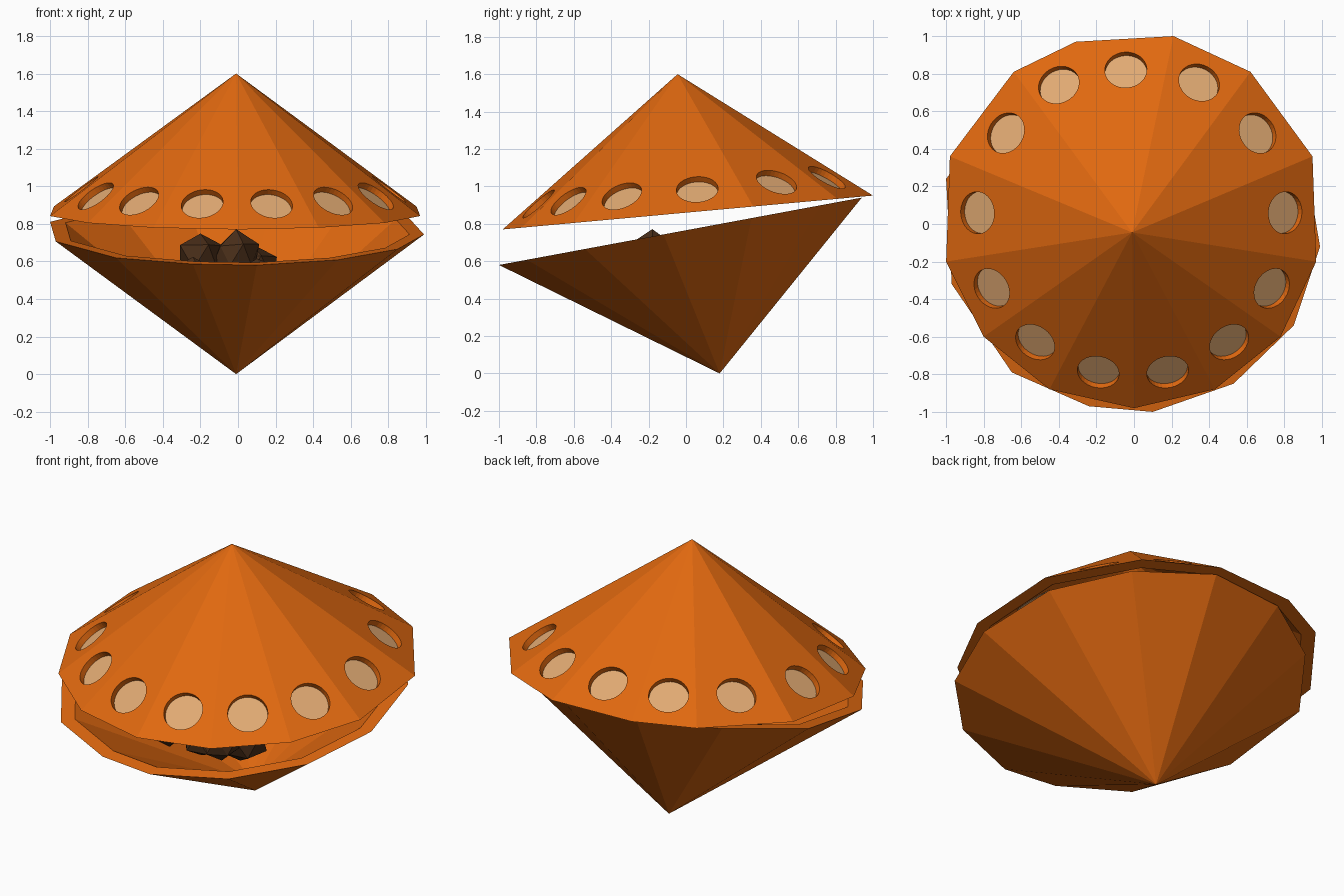
import bpy, bmesh, random
from mathutils import Vector, Matrix

if "Cube" in bpy.data.objects:
    bpy.data.objects.remove(bpy.data.objects["Cube"])

random.seed(4)


def material(name, rgb):
    m = bpy.data.materials.new(name)
    m.diffuse_color = (*rgb, 1)
    m.use_nodes = True
    m.node_tree.nodes["Principled BSDF"].inputs["Base Color"].default_value = m.diffuse_color
    return m


def make_object(name, bm, mat):
    bmesh.ops.recalc_face_normals(bm, faces=bm.faces)
    me = bpy.data.meshes.new(name)
    bm.to_mesh(me)
    bm.free()
    ob = bpy.data.objects.new(name, me)
    bpy.context.collection.objects.link(ob)
    if mat:
        me.materials.append(mat)
    return ob


def shell(name, rim, apex, mat, scale=0.92):
    """Hollow faceted cone with a flat lip."""
    n = len(rim)
    centre = sum(rim, Vector()) / n
    shrink = lambda p: centre + (p - centre) * scale
    bm = bmesh.new()
    outer = [bm.verts.new(p) for p in rim]
    inner = [bm.verts.new(shrink(p)) for p in rim]
    tip, tip_in = bm.verts.new(apex), bm.verts.new(shrink(apex))
    for i in range(n):
        j = (i + 1) % n
        bm.faces.new((outer[i], outer[j], tip))
        bm.faces.new((inner[j], inner[i], tip_in))
        bm.faces.new((outer[j], outer[i], inner[i], inner[j]))
    return make_object(name, bm, mat)


def discs(name, rim, apex, radius, top, bottom, sides, mat):
    """One cylinder per cone facet, spanning depths top..bottom along its normal."""
    bm = bmesh.new()
    for a, b in zip(rim, rim[1:] + rim[:1]):
        normal = (b - a).cross(apex - a).normalized()
        spot = ((a + b) / 2).lerp(apex, 0.16) + normal * (top + bottom) / 2
        mat4 = Matrix.Translation(spot) @ normal.to_track_quat('Z', 'Y').to_matrix().to_4x4()
        bmesh.ops.create_cone(bm, cap_ends=True, segments=sides, radius1=radius,
                              radius2=radius, depth=top - bottom, matrix=mat4)
    return make_object(name, bm, mat)


orange = material("orange", (0.75, 0.14, 0.005))
tan = material("tan_glass", (0.75, 0.40, 0.17))
brown = material("dark_brown", (0.07, 0.028, 0.01))

# Upper lid, tilted open towards the front
lid_xy = [(0, -.98), (.43, -.88), (.78, -.60), (.97, -.20), (.95, .36), (.62, .81), (.21, 1.0),
          (-.31, .97), (-.64, .81), (-.98, .36), (-1.0, -.20), (-.80, -.60), (-.45, -.88)]
lid_rim = [Vector((x, y, 0.77 + (y + 0.98) * 0.0914)) for x, y in lid_xy]
lid_apex = Vector((-.01, -.045, 1.6))
lid = shell("upper_lid", lid_rim, lid_apex, orange)

# Round windows cut through each lid facet
cutter = discs("window_cutter", lid_rim, lid_apex, 0.112, 0.1, -0.12, 32, None)
cutter.hide_render = True
cut = lid.modifiers.new("windows", 'BOOLEAN')
cut.operation, cut.solver, cut.object = 'DIFFERENCE', 'EXACT', cutter
bpy.context.view_layer.objects.active = lid
bpy.ops.object.modifier_apply(modifier=cut.name)
bpy.data.objects.remove(cutter)

# Recessed window panes
discs("window_panes", lid_rim, lid_apex, 0.112, -0.035, -0.05, 32, tan)

# Lower bowl
bowl_xy = [(.10, -1.0), (.53, -.85), (.85, -.54), (.99, -.12), (.91, .35), (.62, .72), (.19, .94),
           (-.29, .90), (-.70, .65), (-1.0, .24), (-.97, -.32), (-.65, -.79), (-.24, -.97)]
bowl_rim = [Vector((x, y, 0.58 + (y + 1.0) * 0.1856)) for x, y in bowl_xy]
shell("lower_bowl", bowl_rim, Vector((-.01, .18, 0)), orange)

# Heap of jagged rocks inside the bowl
rocks = [(-.2, -.15, .62, .15), (-.01, -.18, .63, .14), (-.24, -.32, .52, .12), (.1, -.3, .52, .12),
         (.08, .08, .56, .15), (-.14, .1, .54, .16), (0, .02, .38, .16), (-.04, -.3, .50, .12)]
for i, (x, y, z, r) in enumerate(rocks):
    bm = bmesh.new()
    bmesh.ops.create_icosphere(bm, subdivisions=1, radius=r)
    for v in bm.verts:
        v.co = v.co * random.uniform(0.78, 1.05) + Vector((x, y, z))
    make_object(f"rock_{i + 1}", bm, brown)
